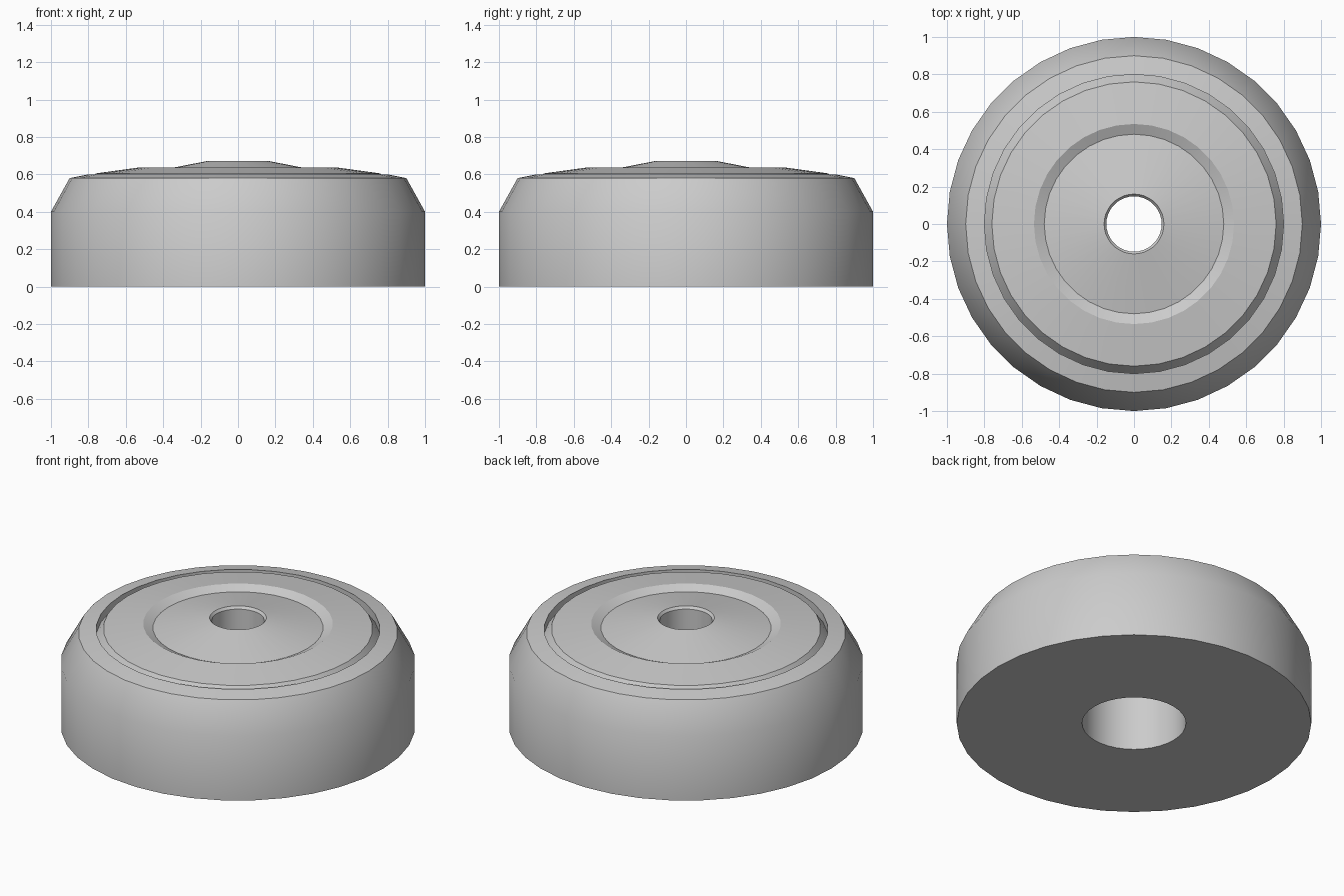
import bpy
import bmesh
import math

cube = bpy.data.objects.get("Cube")
if cube:
    bpy.data.objects.remove(cube, do_unlink=True)

SIDES = 36


def flat_material(name, color):
    mat = bpy.data.materials.new(name)
    mat.use_nodes = True
    mat.diffuse_color = color
    mat.node_tree.nodes["Principled BSDF"].inputs["Base Color"].default_value = color
    return mat


def lathe(name, profile, material):
    """Revolve a closed (radius, height) profile around z."""
    bm = bmesh.new()
    rings = []
    for radius, height in profile:
        angles = [math.tau * i / SIDES for i in range(SIDES)]
        rings.append([bm.verts.new((radius * math.cos(a), radius * math.sin(a), height))
                      for a in angles])
    for lower, upper in zip(rings, rings[1:] + rings[:1]):
        for i in range(SIDES):
            j = (i + 1) % SIDES
            bm.faces.new((lower[i], lower[j], upper[j], upper[i]))
    bmesh.ops.recalc_face_normals(bm, faces=bm.faces)
    mesh = bpy.data.meshes.new(name)
    bm.to_mesh(mesh)
    bm.free()
    mesh.materials.append(material)
    obj = bpy.data.objects.new(name, mesh)
    bpy.context.collection.objects.link(obj)
    bpy.ops.object.select_all(action="DESELECT")
    bpy.context.view_layer.objects.active = obj
    obj.select_set(True)
    bpy.ops.object.shade_smooth_by_angle(angle=math.radians(30))
    return obj


grey = flat_material("plain grey", (0.6, 0.6, 0.6, 1.0))

# Outer wall and shoulder
wall = [(1.0, 0.0), (1.0, 0.4), (0.9, 0.58), (0.8, 0.6)]
# Narrow rim groove, then the gently rising ring
ring = [(0.8, 0.55), (0.76, 0.605), (0.535, 0.636)]
# Recess around the central cone, and the chamfered hole edge
cone = [(0.48, 0.61), (0.16, 0.672), (0.148, 0.657)]
# Narrow bore opening into a wider bore below
bore = [(0.148, 0.42), (0.293, 0.42), (0.293, 0.0)]

lathe("round_foot", wall + ring + cone + bore, grey)
